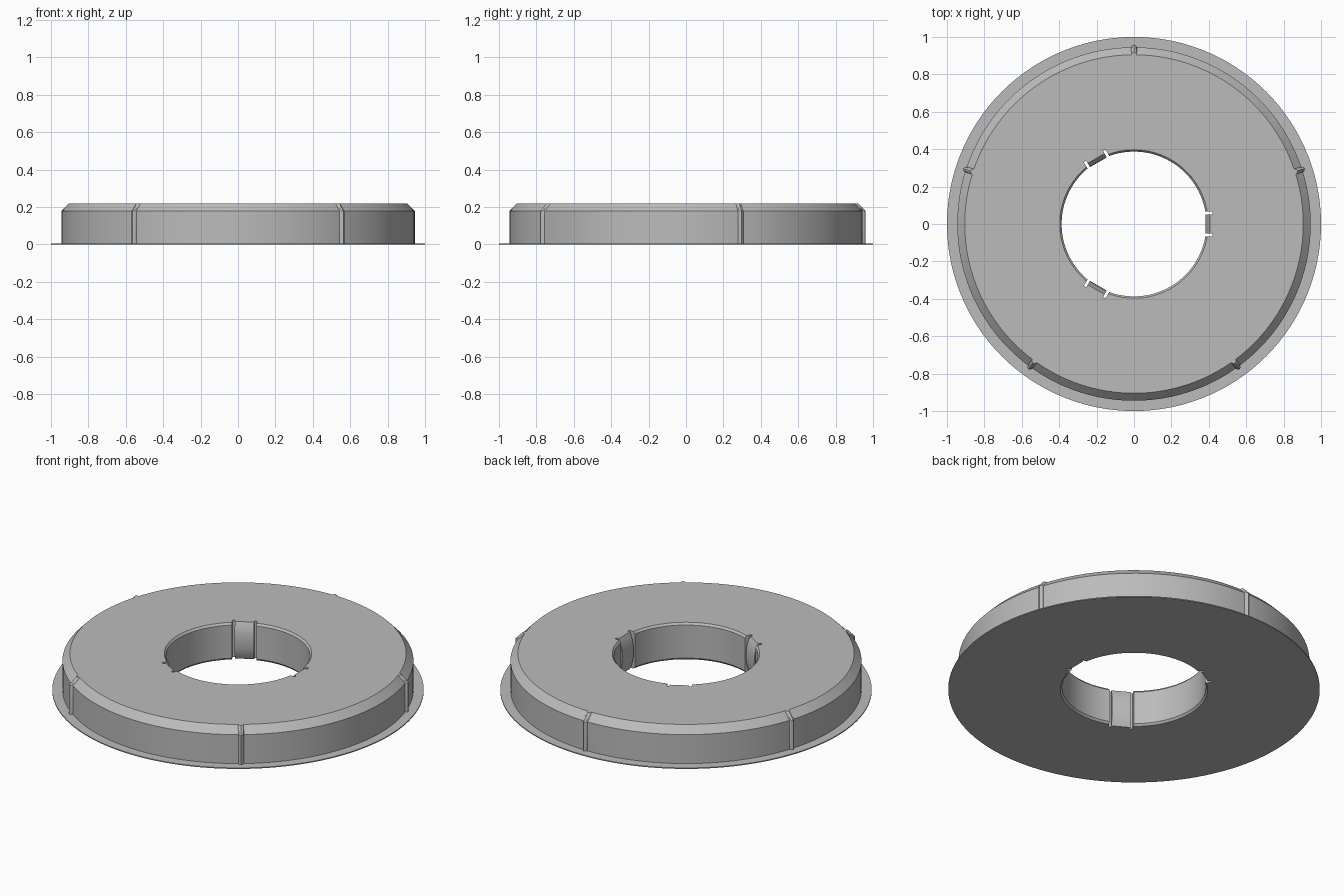
import bpy, bmesh, math
from mathutils import Matrix

if "Cube" in bpy.data.objects:
    bpy.data.objects.remove(bpy.data.objects["Cube"], do_unlink=True)

H = 0.22
grey = bpy.data.materials.new("grey_plastic")
grey.use_nodes = True
grey.diffuse_color = (0.5, 0.5, 0.5, 1)
grey.node_tree.nodes["Principled BSDF"].inputs["Base Color"].default_value = (0.5, 0.5, 0.5, 1)


def finish(bm, name):
    bmesh.ops.recalc_face_normals(bm, faces=bm.faces)
    mesh = bpy.data.meshes.new(name)
    bm.to_mesh(mesh)
    bm.free()
    mesh.materials.append(grey)
    obj = bpy.data.objects.new(name, mesh)
    bpy.context.scene.collection.objects.link(obj)
    return obj


def prism(profile, half_width, angle, name):
    """Extrude an x-z profile along y, then turn it about the z axis."""
    bm = bmesh.new()
    rings = [[bm.verts.new((x, y, z)) for x, z in profile] for y in (-half_width, half_width)]
    n = len(profile)
    for ring in rings:
        bm.faces.new(ring)
    for i in range(n):
        j = (i + 1) % n
        bm.faces.new((rings[0][i], rings[0][j], rings[1][j], rings[1][i]))
    bm.transform(Matrix.Rotation(angle, 4, 'Z'))
    return finish(bm, name)


# Closed section of the disc; the flag marks points that swell at the ribs
section = [(0.397, 0, 0), (0.387, 0.012, 0), (0.387, H - 0.012, 0), (0.397, H, 0),
           (0.905, H, 1), (0.945, 0.178, 1), (0.945, 0.006, 1), (1.0, 0.006, 0), (1.0, 0, 0)]

# Angles around the disc, with closer samples across the five ribs
rib_shape = {-0.016: 0, -0.011: 0.009, 0: 0.016, 0.011: 0.009, 0.016: 0}
steps = 120
samples = []
for k in range(steps):
    a = math.tau * k / steps + math.pi / 2
    if k % (steps // 5) == 0:
        samples += [(a + d, bump) for d, bump in rib_shape.items()]
    else:
        samples.append((a, 0))

bm = bmesh.new()
rings = [[bm.verts.new(((r + f * b) * math.cos(a), (r + f * b) * math.sin(a), z))
          for r, z, f in section] for a, b in samples]
for i, ring in enumerate(rings):
    following = rings[(i + 1) % len(rings)]
    for p in range(len(section)):
        q = (p + 1) % len(section)
        bm.faces.new((ring[p], following[p], following[q], ring[q]))
disc = finish(bm, "flanged_disc")

# Pockets in the bore, each holding a bowed spring tongue between two slits
parts = [disc]
pocket = [(0.3, -0.1), (0.42, -0.1), (0.42, H + 0.1), (0.3, H + 0.1)]
bow = [(0.381 + 0.024 * abs(2 * t / 10 - 1) ** 2.5, H * t / 10) for t in range(11)]
tongue = bow + [(0.424, H), (0.424, 0)]
for k in range(3):
    angle = math.tau * k / 3
    cutter = prism(pocket, 0.067, angle, f"pocket_cutter_{k + 1}")
    cutter.hide_render = True
    cutter.hide_set(True)
    cut = disc.modifiers.new("pocket", 'BOOLEAN')
    cut.operation = 'DIFFERENCE'
    cut.solver = 'EXACT'
    cut.object = cutter
    parts.append(prism(tongue, 0.052, angle, f"spring_tongue_{k + 1}"))

# Smooth round surfaces while keeping the creases sharp
for obj in parts:
    bpy.ops.object.select_all(action='DESELECT')
    obj.select_set(True)
    bpy.context.view_layer.objects.active = obj
    bpy.ops.object.shade_smooth_by_angle(angle=math.radians(25))
